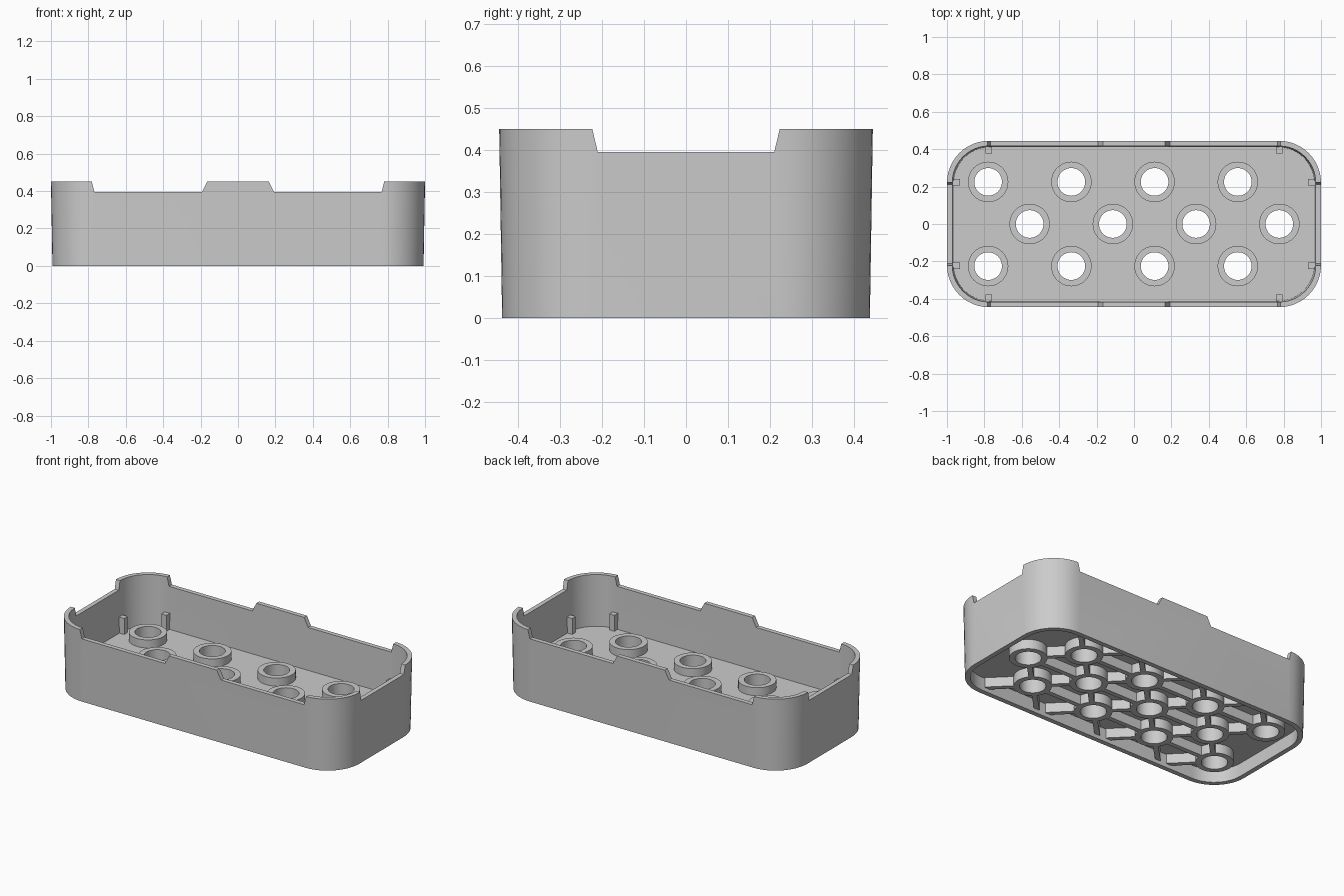
import bpy, bmesh, math
from mathutils import Matrix, Vector

if "Cube" in bpy.data.objects:
    bpy.data.objects.remove(bpy.data.objects["Cube"])

FLOOR_LO, FLOOR_HI = 0.085, 0.13
RIB_LO, BOSS_HI = 0.025, 0.18


def rounded_rect(hx, hy, r, z, n=12):
    pts = []
    for k, (sx, sy) in enumerate([(1, 1), (-1, 1), (-1, -1), (1, -1)]):
        for i in range(n + 1):
            a = math.pi / 2 * (k + i / n)
            pts.append((sx * (hx - r) + r * math.cos(a), sy * (hy - r) + r * math.sin(a), z))
    return pts


def circle(x, y, r, z, n=40):
    return [(x + r * math.cos(2 * math.pi * i / n), y + r * math.sin(2 * math.pi * i / n), z)
            for i in range(n)]


def loft(bm, loops, closed=False):
    """Skin a stack of loops; closed joins last to first, otherwise ends are capped."""
    rows = [[bm.verts.new(p) for p in loop] for loop in loops]
    pairs = list(zip(rows, rows[1:] + rows[:1])) if closed else list(zip(rows, rows[1:]))
    for a, b in pairs:
        for i in range(len(a)):
            j = (i + 1) % len(a)
            bm.faces.new((a[i], a[j], b[j], b[i]))
    if not closed:
        bm.faces.new(rows[0][::-1])
        bm.faces.new(rows[-1])


def add_box(bm, center, size, angle=0):
    m = Matrix.Translation(center) @ Matrix.Rotation(angle, 4, 'Z') @ Matrix.Diagonal((*size, 1))
    bmesh.ops.create_cube(bm, size=1, matrix=m)


def finish(bm, name):
    bmesh.ops.recalc_face_normals(bm, faces=bm.faces[:])
    me = bpy.data.meshes.new(name)
    bm.to_mesh(me)
    bm.free()
    ob = bpy.data.objects.new(name, me)
    bpy.context.collection.objects.link(ob)
    return ob


def activate(ob):
    bpy.ops.object.select_all(action='DESELECT')
    ob.select_set(True)
    bpy.context.view_layer.objects.active = ob


def cut(ob, cutter):
    cutter.hide_render = True
    mod = ob.modifiers.new("cut", 'BOOLEAN')
    mod.operation, mod.solver, mod.object = 'DIFFERENCE', 'EXACT', cutter
    activate(ob)
    bpy.ops.object.modifier_apply(modifier=mod.name)
    bpy.data.objects.remove(cutter, do_unlink=True)


# Hole layout: two outer rows and a staggered middle row
P = 0.445
outer = [(-0.78 + P * i, s * 0.225) for i in range(4) for s in (-1, 1)]
middle = [(-0.558 + P * i, 0.0) for i in range(4)]
holes = outer + middle

# Drafted outer wall
bm = bmesh.new()
loft(bm, [rounded_rect(0.992, 0.438, 0.22, 0), rounded_rect(1.0, 0.445, 0.225, 0.45),
          rounded_rect(0.972, 0.417, 0.197, 0.45), rounded_rect(0.962, 0.408, 0.19, 0)], closed=True)
wall = finish(bm, "tray_wall")

# Rim notches: two on each long side, one on each end
bm = bmesh.new()
for s in (-1, 1):
    for m in (-1, 1):
        prof = [(0.193, 0.395), (0.768, 0.395), (0.787, 0.47), (0.155, 0.47)]
        loft(bm, [[(m * x, s * y, z) for x, z in prof] for y in (0.3, 0.6)])
    prof = [(-0.21, 0.395), (0.21, 0.395), (0.228, 0.47), (-0.228, 0.47)]
    loft(bm, [[(s * x, y, z) for y, z in prof] for x in (0.85, 1.15)])
cut(wall, finish(bm, "notch_cutter"))

# Floor plate with round holes
bm = bmesh.new()
loft(bm, [rounded_rect(0.972, 0.418, 0.2, z) for z in (FLOOR_LO, FLOOR_HI)])
floor = finish(bm, "tray_floor")
bm = bmesh.new()
for x, y in holes:
    loft(bm, [circle(x, y, 0.09, z) for z in (0, 0.2)])
cut(floor, finish(bm, "hole_cutter"))

# Tubular bosses through the floor
bm = bmesh.new()
for x, y in holes:
    loft(bm, [circle(x, y, 0.108, RIB_LO), circle(x, y, 0.108, BOSS_HI),
              circle(x, y, 0.074, BOSS_HI), circle(x, y, 0.074, RIB_LO)], closed=True)
bosses = finish(bm, "hole_bosses")

# Ribs under the floor
bm = bmesh.new()


def rib(a, b, trim_a=0.095, trim_b=0.095):
    a, b = Vector(a), Vector(b)
    d = (b - a).normalized()
    a, b = a + d * trim_a, b - d * trim_b
    c = (a + b) / 2
    add_box(bm, (c.x, c.y, (RIB_LO + FLOOR_HI) / 2 - 0.01),
            ((b - a).length, 0.03, FLOOR_HI - RIB_LO - 0.02), math.atan2(d.y, d.x))


for i, a in enumerate(holes):
    for b in holes[i + 1:]:
        if math.dist(a, b) < 0.33 or (a[1] == b[1] and math.dist(a, b) < 0.46):
            rib(a, b)
for x, y in outer:
    for m in (-1, 1):
        if x + m * 0.19 > -0.9:
            rib((x, y), (x + m * 0.19, y + math.copysign(0.19, y)), trim_b=0)
ribs = finish(bm, "floor_ribs")

# Small upright pins along the inside of the wall
bm = bmesh.new()
for s in (-1, 1):
    for m in (-1, 1):
        add_box(bm, (m * 0.777, s * 0.398, 0.17), (0.034, 0.04, 0.12))
        add_box(bm, (m * 0.951, s * 0.224, 0.17), (0.04, 0.034, 0.12))
pins = finish(bm, "locating_pins")

for ob in (wall, floor, bosses):
    activate(ob)
    bpy.ops.object.shade_smooth_by_angle(angle=math.radians(30))
